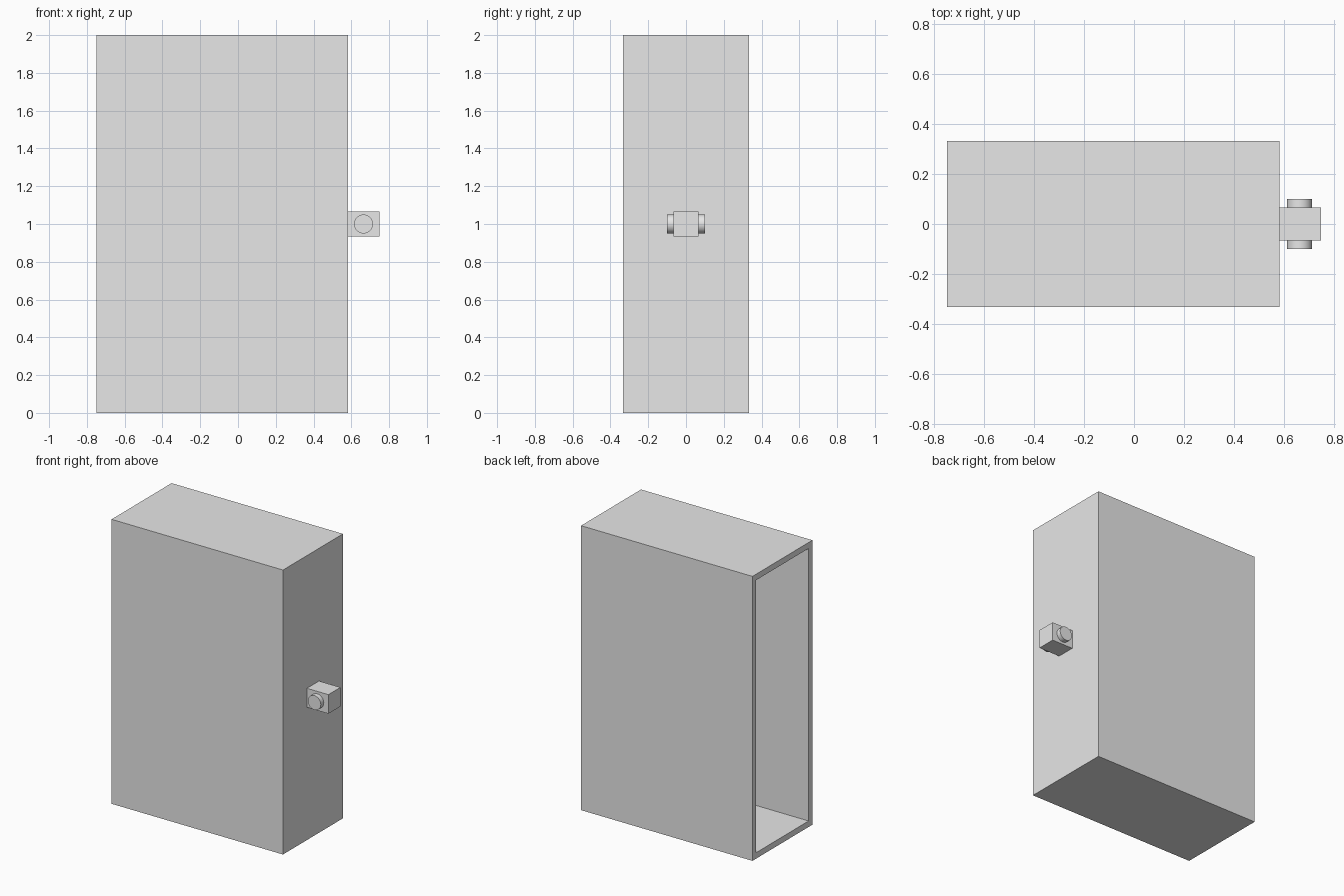
import bpy
import bmesh
from mathutils import Matrix, Vector
from math import radians

cube = bpy.data.objects.get("Cube")
if cube:
    bpy.data.objects.remove(cube, do_unlink=True)

grey = bpy.data.materials.new("light grey")
grey.diffuse_color = (0.8, 0.8, 0.8, 1)
grey.use_nodes = True
grey.node_tree.nodes["Principled BSDF"].inputs["Base Color"].default_value = (0.8, 0.8, 0.8, 1)


def add_object(name, bm):
    mesh = bpy.data.meshes.new(name)
    bmesh.ops.recalc_face_normals(bm, faces=bm.faces)
    bm.to_mesh(mesh)
    bm.free()
    mesh.materials.append(grey)
    obj = bpy.data.objects.new(name, mesh)
    bpy.context.collection.objects.link(obj)
    return obj


def box(low, high):
    low, high = Vector(low), Vector(high)
    bm = bmesh.new()
    bmesh.ops.create_cube(bm, size=1, matrix=Matrix.Translation((low + high) / 2)
                          @ Matrix.Diagonal((*(high - low), 1)))
    return bm


# Hollow case, open on the -x side
WALL = 0.042
END = 0.583
bm = box((-0.75, -0.333, 0), (END, 0.333, 2))
opening = min(bm.faces, key=lambda f: f.calc_center_median().x)
bmesh.ops.inset_region(bm, faces=[opening], thickness=WALL, use_even_offset=True)
cavity = bmesh.ops.extrude_face_region(bm, geom=[opening])["geom"]
bmesh.ops.translate(bm, verts=[v for v in cavity if isinstance(v, bmesh.types.BMVert)],
                    vec=(END + 0.75 - WALL, 0, 0))
if opening.is_valid:
    bmesh.ops.delete(bm, geom=[opening], context='FACES_ONLY')
add_object("case", bm)

# Block on the closed end
add_object("handle_block", box((END, -0.067, 0.933), (0.75, 0.067, 1.067)))

# Round buttons on both sides of the block
for name, side in (("front_button", -1), ("back_button", 1)):
    bm = bmesh.new()
    bmesh.ops.create_cone(bm, cap_ends=True, segments=32, radius1=0.05, radius2=0.05, depth=0.04,
                          matrix=Matrix.Translation((0.664, side * 0.08, 1))
                          @ Matrix.Rotation(radians(90), 4, 'X'))
    button = add_object(name, bm)
    bpy.ops.object.select_all(action='DESELECT')
    button.select_set(True)
    bpy.context.view_layer.objects.active = button
    bpy.ops.object.shade_smooth_by_angle(angle=radians(30))
